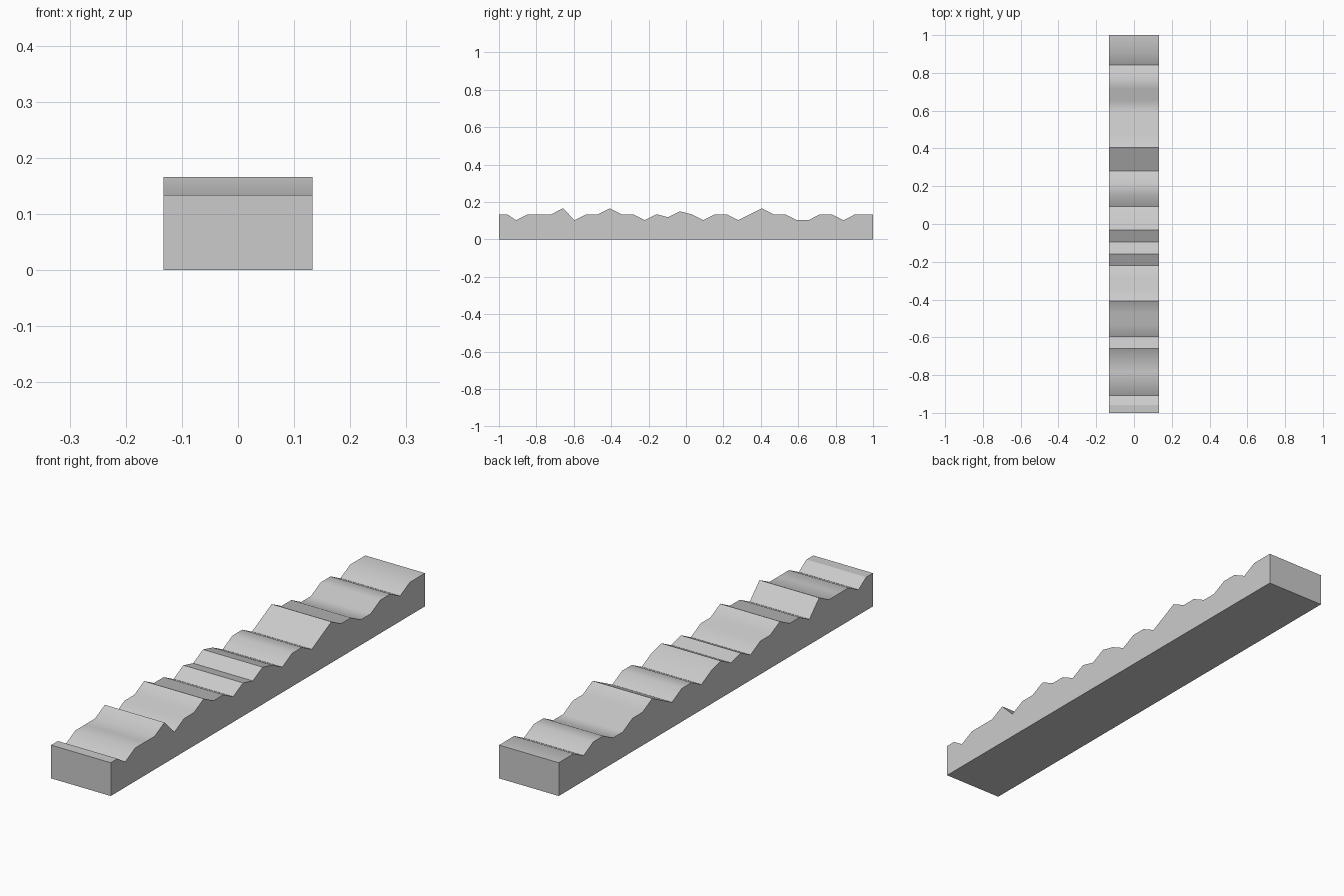
import bpy, bmesh, math

if "Cube" in bpy.data.objects:
    bpy.data.objects.remove(bpy.data.objects["Cube"])

HALF_W = 0.133
STEP, ORIGIN = 0.0625, -0.033
BASE, UNIT = 0.134, 0.0158      # resting height and height of one relief level

# Relief levels along y, one per step, from k = -15 to k = 15
levels = [0, -2, 0, 0, 0, 2, -2, 0, 0, 2, 0, 0, -2, 0, -1, 1,
          0, -2, 0, 0, -2, 0, 2, 0, 0, -2, -2, 0, 0, -2, 0]

# Side profile: flat base with the jagged top line
top = [(-1.0, BASE)]
for i, lv in enumerate(levels):
    y = ORIGIN + (i - 15) * STEP
    if i == 0:
        y = -0.957
    top.append((y, BASE + lv * UNIT))
top.append((1.0, BASE))
profile = [(-1.0, 0.0)] + top + [(1.0, 0.0)]

# Extrude the profile across the width
bm = bmesh.new()
left = [bm.verts.new((-HALF_W, y, z)) for y, z in profile]
right = [bm.verts.new((HALF_W, y, z)) for y, z in profile]
n = len(profile)
bm.faces.new(left)
bm.faces.new(right[::-1])
for i in range(n):
    j = (i + 1) % n
    bm.faces.new((left[i], right[i], right[j], left[j]))
bmesh.ops.recalc_face_normals(bm, faces=bm.faces[:])

mesh = bpy.data.meshes.new("ridged_strip")
bm.to_mesh(mesh)
bm.free()
strip = bpy.data.objects.new("ridged_strip", mesh)
bpy.context.collection.objects.link(strip)

# Soften gentle slopes, keep ridges and valleys crisp
bpy.context.view_layer.objects.active = strip
strip.select_set(True)
bpy.ops.object.shade_smooth_by_angle(angle=math.radians(30))
